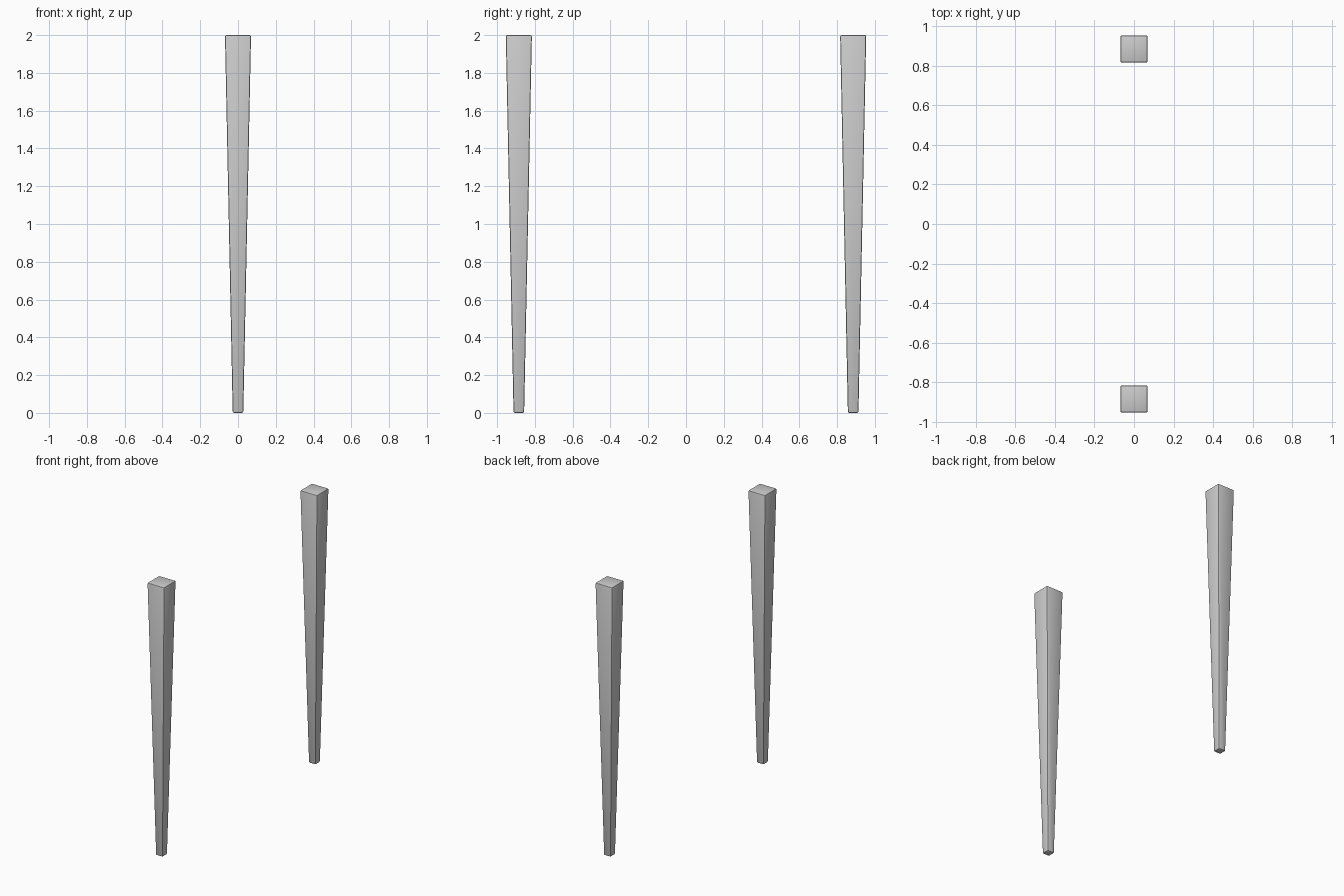
import bpy, bmesh

if "Cube" in bpy.data.objects:
    bpy.data.objects.remove(bpy.data.objects["Cube"])

HEIGHT, TOP, FOOT, OFFSET = 2.0, 0.069, 0.028, 0.885


def tapered_leg(name, y):
    # Square post narrowing towards the foot
    bm = bmesh.new()
    bmesh.ops.create_cube(bm, size=2)
    for v in bm.verts:
        half = TOP if v.co.z > 0 else FOOT
        v.co.x *= half
        v.co.y = v.co.y * half + y
        v.co.z = HEIGHT if v.co.z > 0 else 0.0
    # Small softened edges
    bmesh.ops.bevel(bm, geom=bm.edges[:], offset=0.008, segments=2,
                    profile=0.5, affect='EDGES')
    mesh = bpy.data.meshes.new(name)
    bm.to_mesh(mesh)
    bm.free()
    leg = bpy.data.objects.new(name, mesh)
    bpy.context.collection.objects.link(leg)
    bpy.ops.object.select_all(action='DESELECT')
    leg.select_set(True)
    bpy.context.view_layer.objects.active = leg
    bpy.ops.object.shade_smooth_by_angle()


# Matching pair of legs
tapered_leg("front_leg", -OFFSET)
tapered_leg("back_leg", OFFSET)
